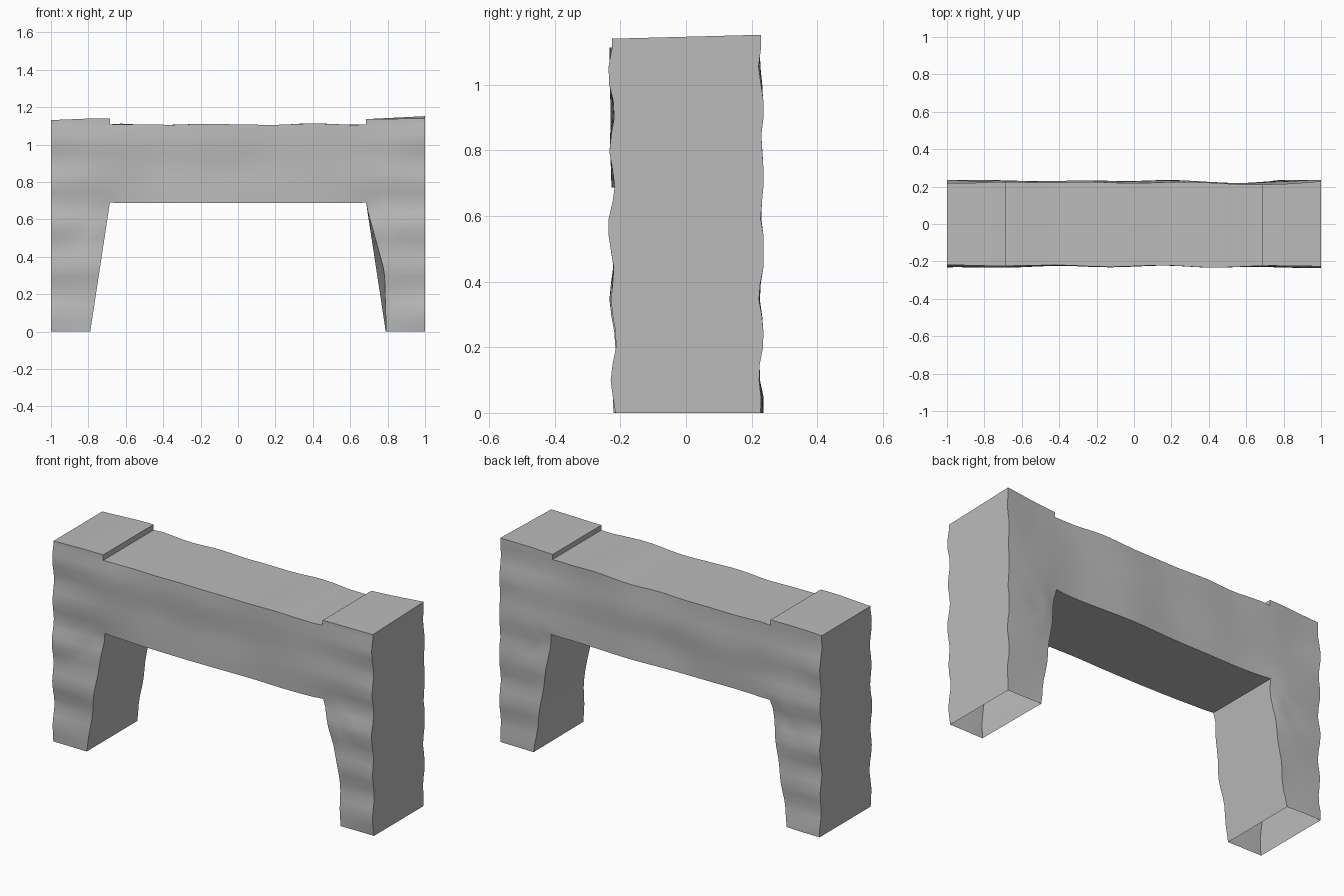
import bpy, bmesh, math
from mathutils import Vector, noise

if "Cube" in bpy.data.objects:
    bpy.data.objects.remove(bpy.data.objects["Cube"])

LEG_COLS, BEAM_COLS = 8, 22
LEG_ROWS, BEAM_ROWS = 14, 8
COLS = 2 * LEG_COLS + BEAM_COLS
ROWS = LEG_ROWS + BEAM_ROWS + 1          # last row is the raised cap over each leg
BEAM_LOW, BEAM_TOP = 0.69, 1.108


def wobble(x, z, seed):
    return noise.noise(Vector((x * 2.6, z * 4.0, seed)))


def leg_width(z, hollow):
    """Legs widen upwards to the underside of the beam."""
    t = min(z / BEAM_LOW, 1)
    width = 0.21 + 0.105 * t
    if hollow:                            # one inner edge is chipped back
        width -= 0.042 * max(0, 1 - abs(z - 0.32) / 0.34)
    return width


def point(c, r, side):
    """Grid point on the front (side -1) or back (side 1) sheet."""
    in_beam = LEG_COLS < c < LEG_COLS + BEAM_COLS
    if r <= LEG_ROWS:
        z = BEAM_LOW * r / LEG_ROWS
    else:
        z = BEAM_LOW + (BEAM_TOP - BEAM_LOW) * min(r - LEG_ROWS, BEAM_ROWS) / BEAM_ROWS
    # across: left leg, beam, right leg
    if c <= LEG_COLS:
        x = -1 + leg_width(z, False) * c / LEG_COLS
    elif in_beam:
        x = -0.685 + 1.37 * (c - LEG_COLS) / BEAM_COLS
    else:
        x = 1 - leg_width(z, side < 0) * (COLS - c) / LEG_COLS
    # depth: uneven, hand-hewn face
    y = 0.225 + 0.016 * wobble(x, z, side * 5.3)
    y += 0.008 * math.sin(z * 27 + side * 1.2) * min(1, max(0.25, (abs(x) - 0.4) * 1.7))
    # creases fanning out from the inner corners
    dx, dz = abs(x) - 0.685, z - BEAM_LOW
    if dx > 0 and dz < 0:
        dist = math.hypot(dx, dz)
        y += 0.012 * math.sin(math.atan2(dz, dx) * 10) * math.exp(-dist / 0.12) * min(1, dist / 0.03)
    y = min(max(y, 0.2), 0.236)
    # height: slightly wavy beam edges and tilted caps
    if r == ROWS:
        if x < 0:
            z = 1.131 + 0.008 * min(1, (x + 1) / 0.2)
        else:
            z = 1.136 + (0.016 if side > 0 else 0.004) * (x - 0.68) / 0.32
    elif in_beam:
        rise = (z - BEAM_LOW) / (BEAM_TOP - BEAM_LOW)
        z += 0.013 * wobble(x * 1.4, 3.0, side) * rise - 0.003 * (1 - rise)
    return x, side * y, z


stone = bpy.data.materials.new("grey stone")
stone.diffuse_color = (0.5, 0.5, 0.5, 1)
stone.use_nodes = True
stone.node_tree.nodes["Principled BSDF"].inputs["Base Color"].default_value = stone.diffuse_color

bm = bmesh.new()
sheets = {}
for side in (-1, 1):
    verts = {}
    sheets[side] = verts
    for c in range(COLS):
        leg = c < LEG_COLS or c >= LEG_COLS + BEAM_COLS
        for r in range(ROWS):
            if not leg and (r < LEG_ROWS or r == ROWS - 1):
                continue                  # opening under the beam, step above it
            keys = [(c, r), (c + 1, r), (c + 1, r + 1), (c, r + 1)]
            for k in keys:
                if k not in verts:
                    verts[k] = bm.verts.new(point(*k, side))
            bm.faces.new([verts[k] for k in keys])

# join the two sheets around their rim, leaving the feet open
front, back = sheets[-1], sheets[1]
key_of = {v: k for k, v in front.items()}
rim = [e for e in bm.edges if e.is_boundary and e.verts[0] in key_of]
for e in rim:
    a, b = (key_of[v] for v in e.verts)
    if a[1] == 0 and b[1] == 0:
        continue
    bm.faces.new([front[a], front[b], back[b], back[a]])
bmesh.ops.recalc_face_normals(bm, faces=bm.faces[:])

mesh = bpy.data.meshes.new("stone_arch")
bm.to_mesh(mesh)
bm.free()
mesh.materials.append(stone)
arch = bpy.data.objects.new("stone_arch", mesh)
bpy.context.collection.objects.link(arch)
bpy.context.view_layer.objects.active = arch
arch.select_set(True)
bpy.ops.object.shade_smooth_by_angle(angle=math.radians(35))
